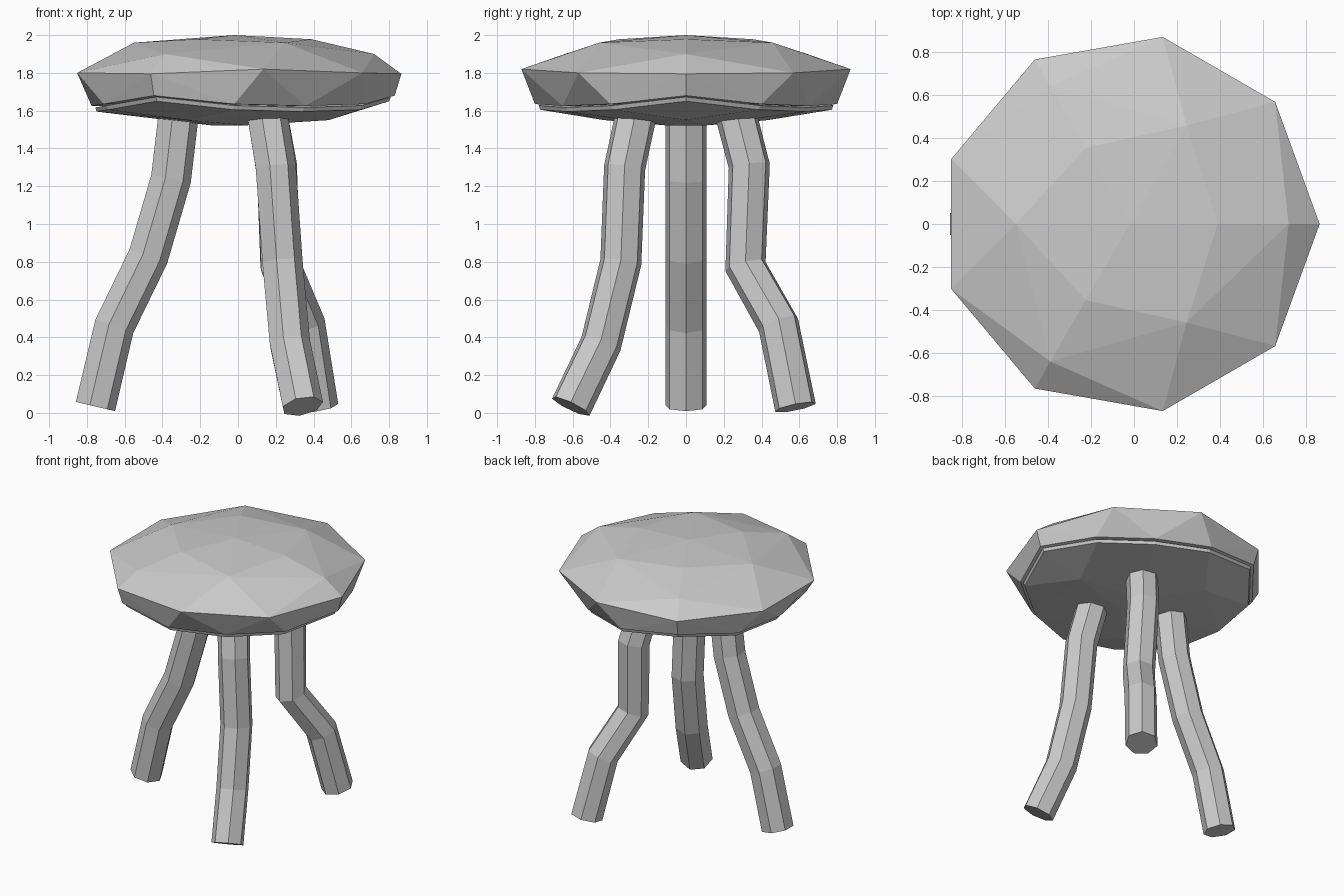
import bpy, bmesh
from math import cos, sin, pi, radians
from mathutils import Vector

if "Cube" in bpy.data.objects:
    bpy.data.objects.remove(bpy.data.objects["Cube"])

grey = bpy.data.materials.new("stone grey")
grey.use_nodes = True
GREY = (0.6, 0.6, 0.6, 1)
grey.diffuse_color = GREY
grey.node_tree.nodes["Principled BSDF"].inputs["Base Color"].default_value = GREY


def finish(name, bm):
    bmesh.ops.recalc_face_normals(bm, faces=bm.faces[:])
    mesh = bpy.data.meshes.new(name)
    bm.to_mesh(mesh)
    bm.free()
    mesh.materials.append(grey)
    obj = bpy.data.objects.new(name, mesh)
    bpy.context.collection.objects.link(obj)
    return obj


def ring(radius, z, count, start=0):
    """Points evenly spaced around the seat axis."""
    steps = [radians(start) + 2 * pi * i / count for i in range(count)]
    return [Vector((radius * cos(a) - 0.02, radius * sin(a), z)) for a in steps]


def lip(scale, drop):
    """Wavy lower edge of the seat, raised at three points."""
    points = []
    for start, radius, z in ((0, 0.85, 1.68), (30, 0.8, 1.635),
                             (60, 0.755, 1.625), (90, 0.8, 1.635)):
        points += ring(radius * scale, z - drop, 3, start)
    return points


def hull(name, points):
    bm = bmesh.new()
    for p in points:
        bm.verts.new(p)
    result = bmesh.ops.convex_hull(bm, input=bm.verts[:])
    loose = [g for g in result["geom_interior"] if isinstance(g, bmesh.types.BMVert)]
    bmesh.ops.delete(bm, geom=loose, context="VERTS")
    return finish(name, bm)


# Faceted cushion: crown, two shoulder rings, wide rim, lower edge
rim = ring(0.885, 1.8, 9)
for i, p in enumerate(rim):
    p.z = (1.795, 1.8, 1.82)[(0, 1, 2, 0, 1, 1, 0, 2, 1)[i]]
hull("seat_cushion", ring(0, 2.0, 1) + ring(0.41, 1.978, 3) + ring(0.53, 1.96, 3, 60)
     + ring(0.74, 1.9, 3) + rim + lip(1, 0))

# Shallow bowl under the cushion, set in by a small step
hull("seat_base", lip(0.975, 0.008) + lip(0.965, 0.03)
     + ring(0.5, 1.55, 3) + ring(0.12, 1.522, 3, 60))


def leg(name, path, radius=0.112, sides=7):
    """Seven-sided tube along a crooked path, with mitred joints."""
    path = [Vector(p) for p in path]
    bm = bmesh.new()
    loops = []
    for i, p in enumerate(path):
        before = (p - path[i - 1]).normalized() if i else Vector()
        after = (path[i + 1] - p).normalized() if i + 1 < len(path) else Vector()
        along = (before + after).normalized()
        side = Vector((0, 1, 0)).cross(along).normalized()
        other = along.cross(side)
        loops.append([bm.verts.new(p + radius * (cos(a) * side + sin(a) * other))
                      for a in (2 * pi * k / sides for k in range(sides))])
    for low, high in zip(loops, loops[1:]):
        for k in range(sides):
            n = (k + 1) % sides
            bm.faces.new((low[k], low[n], high[n], high[k]))
    bm.faces.new(loops[0])
    bm.faces.new(loops[-1])
    return finish(name, bm)


# Three crooked legs, each from foot to seat
leg("right_leg", [(-0.76, 0, 0.035), (-0.66, 0, 0.46), (-0.48, 0, 0.83),
                  (-0.36, 0, 1.24), (-0.32, 0, 1.58)])
leg("front_left_leg", [(0.34, -0.61, 0.035), (0.27, -0.45, 0.37), (0.23, -0.345, 0.8),
                       (0.195, -0.325, 1.3), (0.15, -0.265, 1.58)])
leg("back_left_leg", [(0.42, 0.58, 0.03), (0.35, 0.49, 0.47), (0.22, 0.315, 0.78),
                      (0.2, 0.335, 1.31), (0.15, 0.265, 1.58)])
